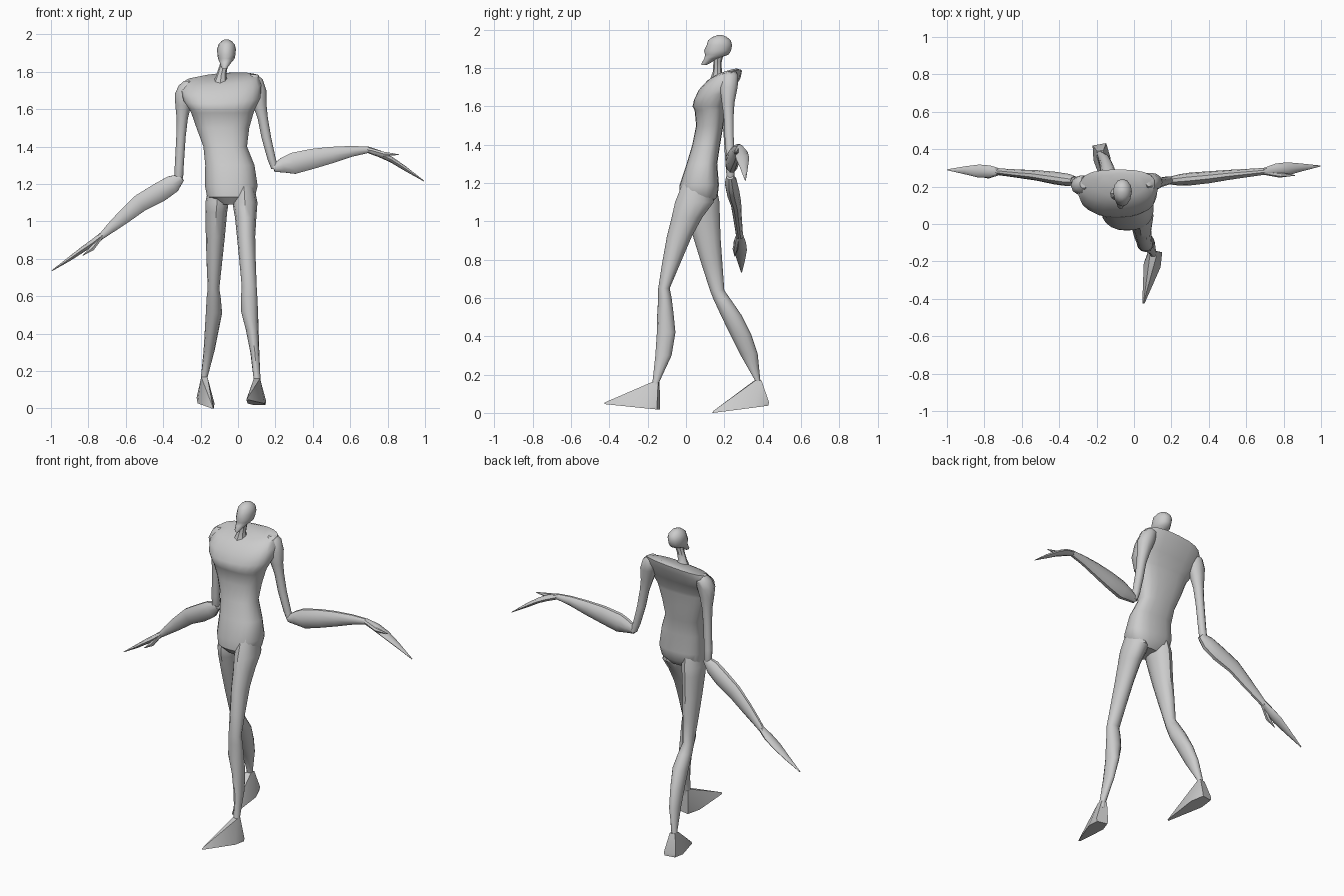
import bpy, bmesh
from math import cos, sin, pi, radians
from mathutils import Vector


def finish(name, bm, angle=40):
    bmesh.ops.recalc_face_normals(bm, faces=bm.faces)
    mesh = bpy.data.meshes.new(name)
    bm.to_mesh(mesh)
    bm.free()
    obj = bpy.data.objects.new(name, mesh)
    bpy.context.collection.objects.link(obj)
    for o in bpy.context.selected_objects:
        o.select_set(False)
    obj.select_set(True)
    bpy.context.view_layer.objects.active = obj
    bpy.ops.object.shade_smooth_by_angle(angle=radians(angle))
    return obj


def loft(name, rings):
    bm = bmesh.new()
    loops = [[bm.verts.new(p) for p in ring] for ring in rings]
    n = len(loops[0])
    for a, b in zip(loops, loops[1:]):
        for i in range(n):
            bm.faces.new((a[i], a[(i + 1) % n], b[(i + 1) % n], b[i]))
    bm.faces.new(loops[0])
    bm.faces.new(loops[-1])
    return finish(name, bm)


def oval(n, power=2.0):
    for i in range(n):
        c, s = cos(2 * pi * i / n), sin(2 * pi * i / n)
        yield (abs(c) ** (2 / power) * (1 if c > 0 else -1),
               abs(s) ** (2 / power) * (1 if s > 0 else -1))


def stack(name, rows, n=12, power=2.0, widen=0.0):
    """Horizontal sections: z, x range, y range; widen makes the back wider."""
    rings = []
    for z, x0, x1, y0, y1 in rows:
        cx, cy, hx, hy = (x0 + x1) / 2, (y0 + y1) / 2, (x1 - x0) / 2, (y1 - y0) / 2
        rings.append([Vector((cx + hx * u * (1 + widen * v), cy + hy * v, z))
                      for u, v in oval(n, power)])
    return loft(name, rings)


def limb(name, rows, n=10):
    """Sections across a path: centre, half width along y, half thickness."""
    pts = [Vector(r[:3]) for r in rows]
    rings = []
    for i, r in enumerate(rows):
        t = (pts[min(i + 1, len(pts) - 1)] - pts[max(i - 1, 0)]).normalized()
        a = Vector((0, 1, 0))
        a = (a - t * a.dot(t)).normalized()
        b = t.cross(a)
        rings.append([pts[i] + a * r[3] * u + b * r[4] * v for u, v in oval(n)])
    return loft(name, rings)


def hull(name, points):
    bm = bmesh.new()
    for p in points:
        bm.verts.new(p)
    res = bmesh.ops.convex_hull(bm, input=bm.verts)
    junk = [v for v in set(res["geom_interior"] + res["geom_unused"])
            if isinstance(v, bmesh.types.BMVert)]
    bmesh.ops.delete(bm, geom=junk, context='VERTS')
    return finish(name, bm, 30)


# Torso: hips, waist, chest and a shoulder ledge leaning forward
torso = stack("torso", [
    (1.09, -0.11, 0.05, 0.00, 0.13),
    (1.13, -0.165, 0.09, -0.035, 0.165),
    (1.19, -0.177, 0.105, -0.033, 0.172),
    (1.30, -0.175, 0.088, 0.003, 0.163),
    (1.40, -0.185, 0.048, 0.033, 0.178),
    (1.50, -0.222, 0.06, 0.053, 0.195),
    (1.58, -0.25, 0.083, 0.045, 0.205),
    (1.60, -0.26, 0.09, 0.034, 0.21),
    (1.66, -0.29, 0.12, 0.042, 0.24),
    (1.72, -0.305, 0.125, 0.065, 0.285),
    (1.755, -0.28, 0.11, 0.11, 0.292),
    (1.768, -0.20, 0.06, 0.15, 0.27)], n=20, power=2.5, widen=0.1)
for v in torso.data.vertices:
    w = max(0, min(1, (v.co.z - 1.6) / 0.1))
    v.co.z += w * (0.3 * (v.co.y - 0.19) + 0.07 * (v.co.x + 0.09))

# Neck and skull with a small projecting jaw
stack("neck", [
    (1.74, -0.135, -0.055, 0.125, 0.21),
    (1.78, -0.117, -0.063, 0.14, 0.187),
    (1.83, -0.10, -0.055, 0.143, 0.186),
    (1.87, -0.09, -0.045, 0.14, 0.195)], n=8)
stack("head", [
    (1.815, -0.082, -0.06, 0.082, 0.106),
    (1.825, -0.09, -0.054, 0.081, 0.125),
    (1.85, -0.098, -0.035, 0.096, 0.165),
    (1.87, -0.107, -0.018, 0.10, 0.222),
    (1.89, -0.11, -0.014, 0.094, 0.235),
    (1.92, -0.112, -0.011, 0.108, 0.241),
    (1.945, -0.105, -0.017, 0.115, 0.233),
    (1.963, -0.09, -0.033, 0.14, 0.212),
    (1.972, -0.073, -0.05, 0.165, 0.19)], n=12)

# Legs: right one strides forward, left one trails
stack("right_leg", [
    (1.22, -0.02, 0.08, -0.01, 0.13),
    (1.10, -0.03, 0.104, -0.057, 0.145),
    (1.02, -0.016, 0.098, -0.075, 0.085),
    (0.92, -0.006, 0.092, -0.10, 0.03),
    (0.78, 0.008, 0.095, -0.125, -0.03),
    (0.65, 0.02, 0.10, -0.145, -0.085),
    (0.60, 0.016, 0.103, -0.145, -0.075),
    (0.52, 0.016, 0.107, -0.15, -0.065),
    (0.42, 0.042, 0.11, -0.152, -0.055),
    (0.30, 0.066, 0.114, -0.16, -0.075),
    (0.16, 0.083, 0.12, -0.175, -0.14),
    (0.12, 0.08, 0.125, -0.18, -0.14)])
stack("left_leg", [
    (1.22, -0.15, -0.05, 0.02, 0.15),
    (1.10, -0.175, -0.05, -0.01, 0.175),
    (1.05, -0.175, -0.058, 0.0, 0.176),
    (0.92, -0.172, -0.07, 0.037, 0.18),
    (0.78, -0.168, -0.085, 0.08, 0.19),
    (0.64, -0.162, -0.10, 0.125, 0.20),
    (0.59, -0.168, -0.092, 0.145, 0.235),
    (0.51, -0.172, -0.085, 0.182, 0.29),
    (0.41, -0.178, -0.105, 0.23, 0.34),
    (0.31, -0.184, -0.125, 0.28, 0.374),
    (0.17, -0.198, -0.162, 0.36, 0.388),
    (0.12, -0.20, -0.16, 0.355, 0.395)])


# Feet: pointed wedges from ankle to heel and toe
def foot(name, ankle, heel, toe, half):
    ankle, heel, toe = Vector(ankle), Vector(heel), Vector(toe)
    fwd = (toe - heel).normalized()
    side = Vector((fwd.y, -fwd.x, 0)).normalized()
    pts = [toe + side * 0.006, toe - side * 0.006, toe + Vector((0, 0, 0.008))]
    for s in (-1, 1):
        pts += [ankle + side * s * 0.017 + Vector((0, -0.018, 0)),
                ankle + side * s * 0.017 + Vector((0, 0.016, 0)),
                heel + side * s * half * 0.7,
                heel + side * s * half * 0.8 + Vector((0, 0, 0.02)),
                heel + fwd * 0.08 + side * s * half]
    hull(name, pts)


foot("right_foot", (0.101, -0.158, 0.16), (0.115, -0.143, 0.018), (0.05, -0.425, 0.046), 0.046)
foot("left_foot", (-0.18, 0.376, 0.168), (-0.185, 0.426, 0.038), (-0.135, 0.14, 0.0), 0.046)

# Upper arms with rounded shoulders
stack("left_upper_arm", [
    (1.75, -0.29, -0.25, 0.19, 0.24),
    (1.725, -0.318, -0.22, 0.165, 0.262),
    (1.68, -0.338, -0.23, 0.155, 0.258),
    (1.62, -0.335, -0.25, 0.17, 0.25),
    (1.55, -0.328, -0.268, 0.185, 0.245),
    (1.45, -0.33, -0.28, 0.195, 0.245),
    (1.30, -0.338, -0.29, 0.205, 0.25),
    (1.24, -0.34, -0.293, 0.21, 0.255),
    (1.22, -0.335, -0.30, 0.215, 0.25)], n=10)
stack("right_upper_arm", [
    (1.785, 0.06, 0.10, 0.20, 0.26),
    (1.76, 0.03, 0.132, 0.18, 0.275),
    (1.70, 0.05, 0.152, 0.175, 0.272),
    (1.62, 0.08, 0.153, 0.185, 0.255),
    (1.55, 0.105, 0.16, 0.195, 0.25),
    (1.45, 0.125, 0.177, 0.20, 0.25),
    (1.33, 0.158, 0.203, 0.21, 0.255),
    (1.28, 0.178, 0.22, 0.215, 0.255)], n=10)

# Forearms running out sideways to thin wrists
limb("left_forearm", [
    (-0.302, 0.23, 1.235, 0.02, 0.022),
    (-0.35, 0.235, 1.20, 0.033, 0.05),
    (-0.42, 0.245, 1.155, 0.034, 0.055),
    (-0.52, 0.26, 1.10, 0.028, 0.05),
    (-0.61, 0.268, 1.025, 0.023, 0.04),
    (-0.68, 0.275, 0.965, 0.02, 0.028),
    (-0.73, 0.28, 0.92, 0.018, 0.017)])
limb("right_forearm", [
    (0.19, 0.232, 1.285, 0.02, 0.022),
    (0.24, 0.235, 1.30, 0.03, 0.042),
    (0.295, 0.24, 1.31, 0.034, 0.06),
    (0.40, 0.25, 1.335, 0.032, 0.056),
    (0.50, 0.262, 1.355, 0.027, 0.046),
    (0.61, 0.273, 1.375, 0.022, 0.03),
    (0.70, 0.282, 1.383, 0.018, 0.017)])

# Leaf-shaped hands with pointed thumbs
limb("left_hand", [
    (-0.72, 0.28, 0.93, 0.018, 0.017),
    (-0.77, 0.28, 0.89, 0.033, 0.018),
    (-0.83, 0.283, 0.85, 0.035, 0.015),
    (-0.90, 0.287, 0.80, 0.022, 0.011),
    (-0.997, 0.29, 0.735, 0.003, 0.002)], n=8)
limb("right_hand", [
    (0.69, 0.28, 1.385, 0.018, 0.017),
    (0.76, 0.29, 1.36, 0.033, 0.018),
    (0.82, 0.295, 1.33, 0.035, 0.015),
    (0.89, 0.302, 1.285, 0.022, 0.012),
    (0.995, 0.31, 1.215, 0.003, 0.002)], n=8)
limb("left_thumb", [
    (-0.73, 0.27, 0.92, 0.012, 0.012),
    (-0.78, 0.257, 0.855, 0.014, 0.014),
    (-0.83, 0.255, 0.818, 0.002, 0.002)], n=6)
limb("right_thumb", [
    (0.71, 0.272, 1.38, 0.012, 0.012),
    (0.78, 0.262, 1.36, 0.014, 0.014),
    (0.86, 0.26, 1.357, 0.002, 0.002)], n=6)
